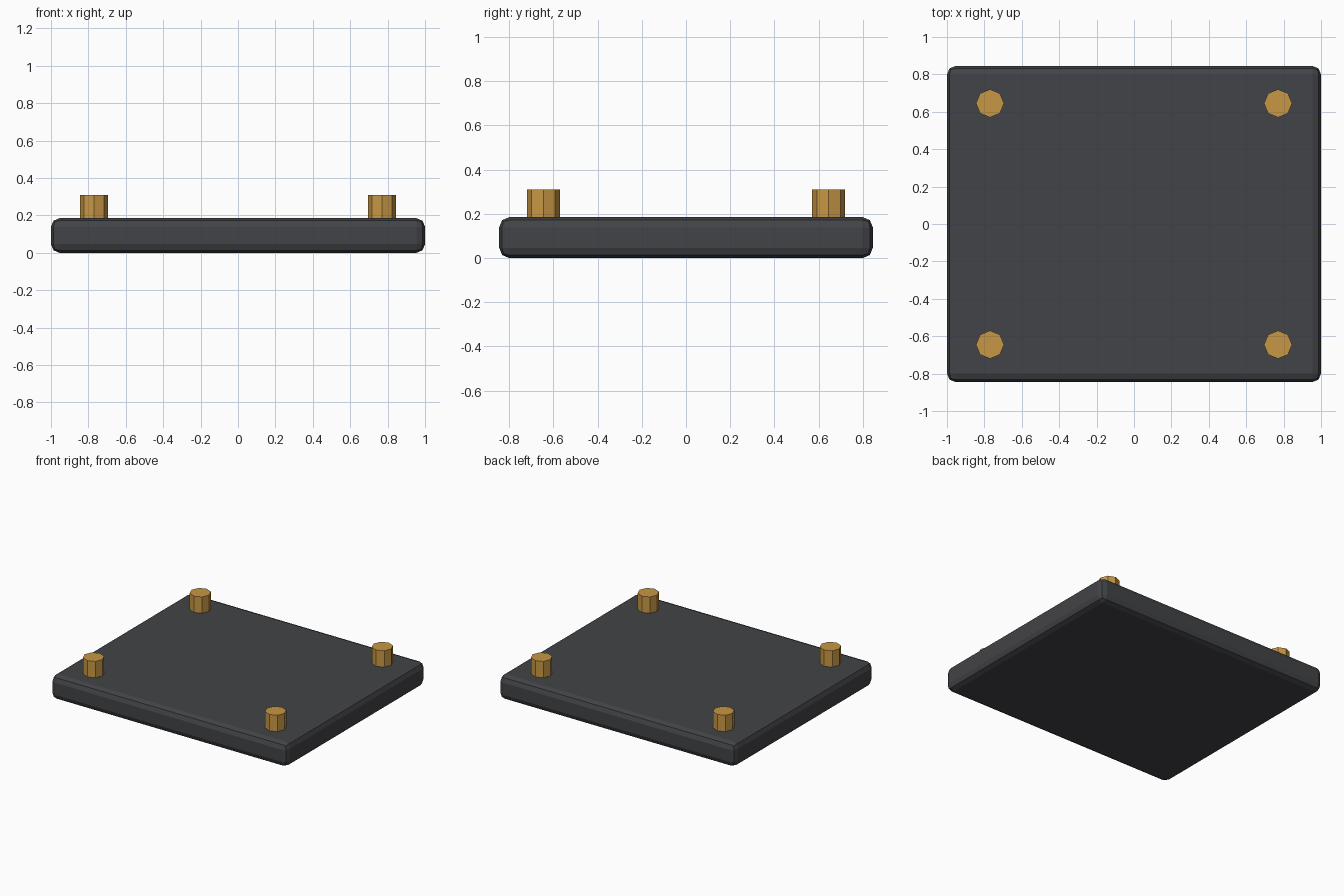
import bpy

if "Cube" in bpy.data.objects:
    bpy.data.objects.remove(bpy.data.objects["Cube"])


def paint(obj, name, color):
    mat = bpy.data.materials.get(name) or bpy.data.materials.new(name)
    mat.diffuse_color = color
    mat.use_nodes = True
    mat.node_tree.nodes["Principled BSDF"].inputs["Base Color"].default_value = mat.diffuse_color
    obj.data.materials.append(mat)


# Flat plate with rounded edges
W, D, H = 2.0, 1.69, 0.185
bpy.ops.mesh.primitive_cube_add(size=1, location=(0, 0, H / 2))
plate = bpy.context.object
plate.name = "base_plate"
plate.scale = (W, D, H)
bpy.ops.object.transform_apply(location=False, rotation=False, scale=True)
bevel = plate.modifiers.new("rounded_edges", 'BEVEL')
bevel.width = 0.046
bevel.segments = 2
paint(plate, "dark_grey", (0.055, 0.057, 0.063, 1))

# Eight-sided brass pegs at the four corners
PEG_BOTTOM, PEG_TOP = 0.17, 0.31
for side, sx in (("left", -1), ("right", 1)):
    for end, sy in (("front", -1), ("back", 1)):
        bpy.ops.mesh.primitive_cylinder_add(
            vertices=8, radius=0.075, depth=PEG_TOP - PEG_BOTTOM,
            location=(sx * 0.77, sy * 0.645, (PEG_TOP + PEG_BOTTOM) / 2))
        peg = bpy.context.object
        peg.name = f"{end}_{side}_peg"
        paint(peg, "brass", (0.58, 0.31, 0.06, 1))
